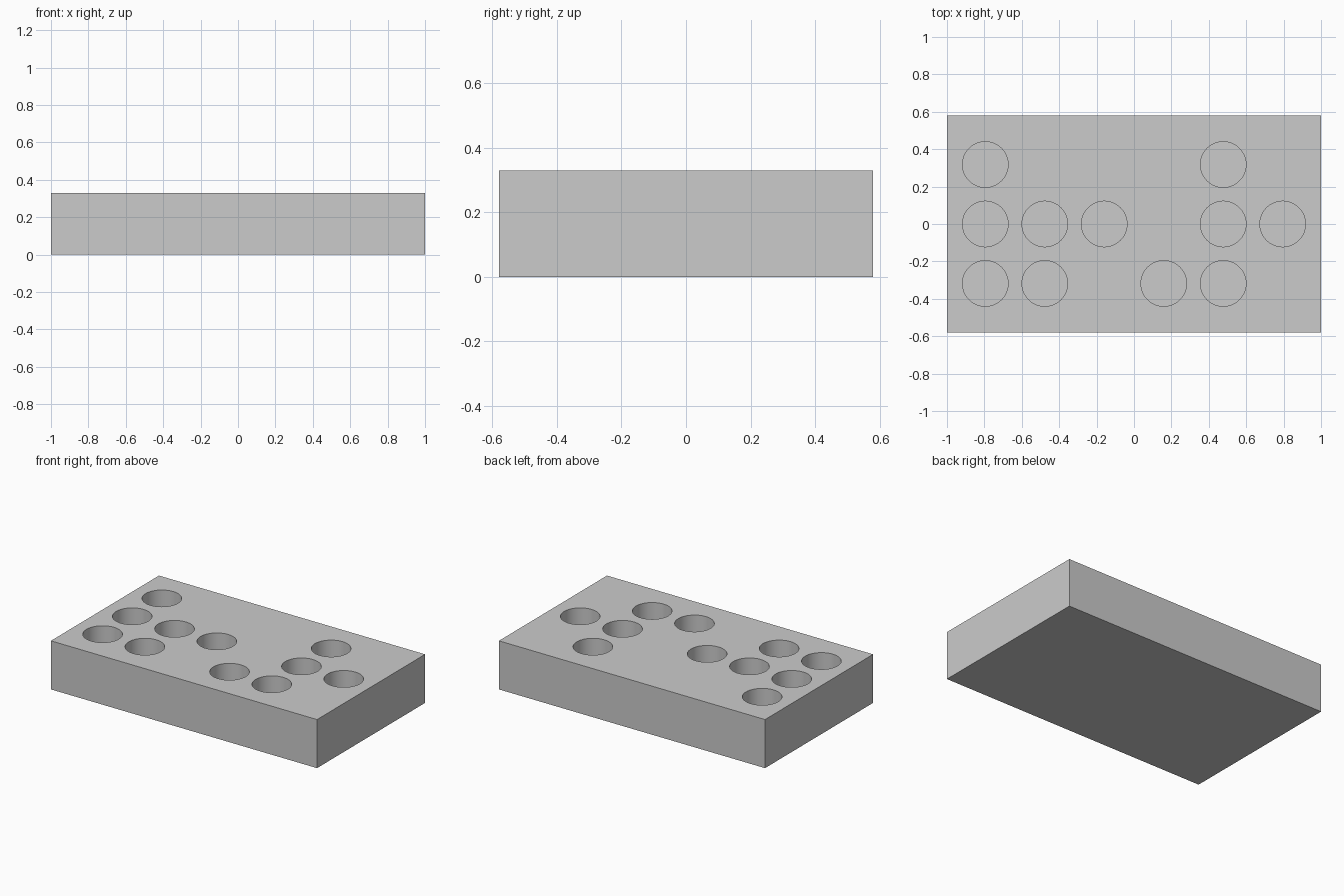
import bpy, bmesh
from mathutils import Matrix

if "Cube" in bpy.data.objects:
    bpy.data.objects.remove(bpy.data.objects["Cube"], do_unlink=True)

WIDTH, DEPTH, HEIGHT = 2.0, 1.16, 0.33
PITCH, RADIUS, HOLE_DEPTH = 0.318, 0.122, 0.25

grey = bpy.data.materials.new("light_grey")
grey.use_nodes = True
grey.diffuse_color = (0.6, 0.6, 0.6, 1)
grey.node_tree.nodes["Principled BSDF"].inputs["Base Color"].default_value = (0.6, 0.6, 0.6, 1)


def make_object(name, bm):
    mesh = bpy.data.meshes.new(name)
    bm.to_mesh(mesh)
    bm.free()
    mesh.materials.append(grey)
    obj = bpy.data.objects.new(name, mesh)
    bpy.context.collection.objects.link(obj)
    return obj


# Solid block
bm = bmesh.new()
bmesh.ops.create_cube(bm, size=1, matrix=Matrix.Translation((0, 0, HEIGHT / 2))
                      @ Matrix.Diagonal((WIDTH, DEPTH, HEIGHT, 1)))
block = make_object("block", bm)

# Round cutters on a six by three grid, back row first
pattern = ["o...o.",
           "ooo.oo",
           "oo.oo."]
bm = bmesh.new()
top = HEIGHT + 0.1
floor = HEIGHT - HOLE_DEPTH
for row, line in enumerate(pattern):
    for col, mark in enumerate(line):
        if mark == "o":
            place = Matrix.Translation(((col - 2.5) * PITCH, (1 - row) * PITCH,
                                        (top + floor) / 2))
            bmesh.ops.create_cone(bm, cap_ends=True, segments=64, radius1=RADIUS,
                                  radius2=RADIUS, depth=top - floor, matrix=place)
cutter = make_object("hole_cutter", bm)
cutter.hide_render = True

# Cut the blind holes and drop the cutter
cut = block.modifiers.new("holes", 'BOOLEAN')
cut.operation = 'DIFFERENCE'
cut.solver = 'EXACT'
cut.object = cutter
bpy.ops.object.select_all(action='DESELECT')
block.select_set(True)
bpy.context.view_layer.objects.active = block
bpy.ops.object.modifier_apply(modifier=cut.name)
bpy.data.objects.remove(cutter, do_unlink=True)

# Smooth hole walls, sharp rims and block edges
bpy.ops.object.shade_smooth_by_angle()
